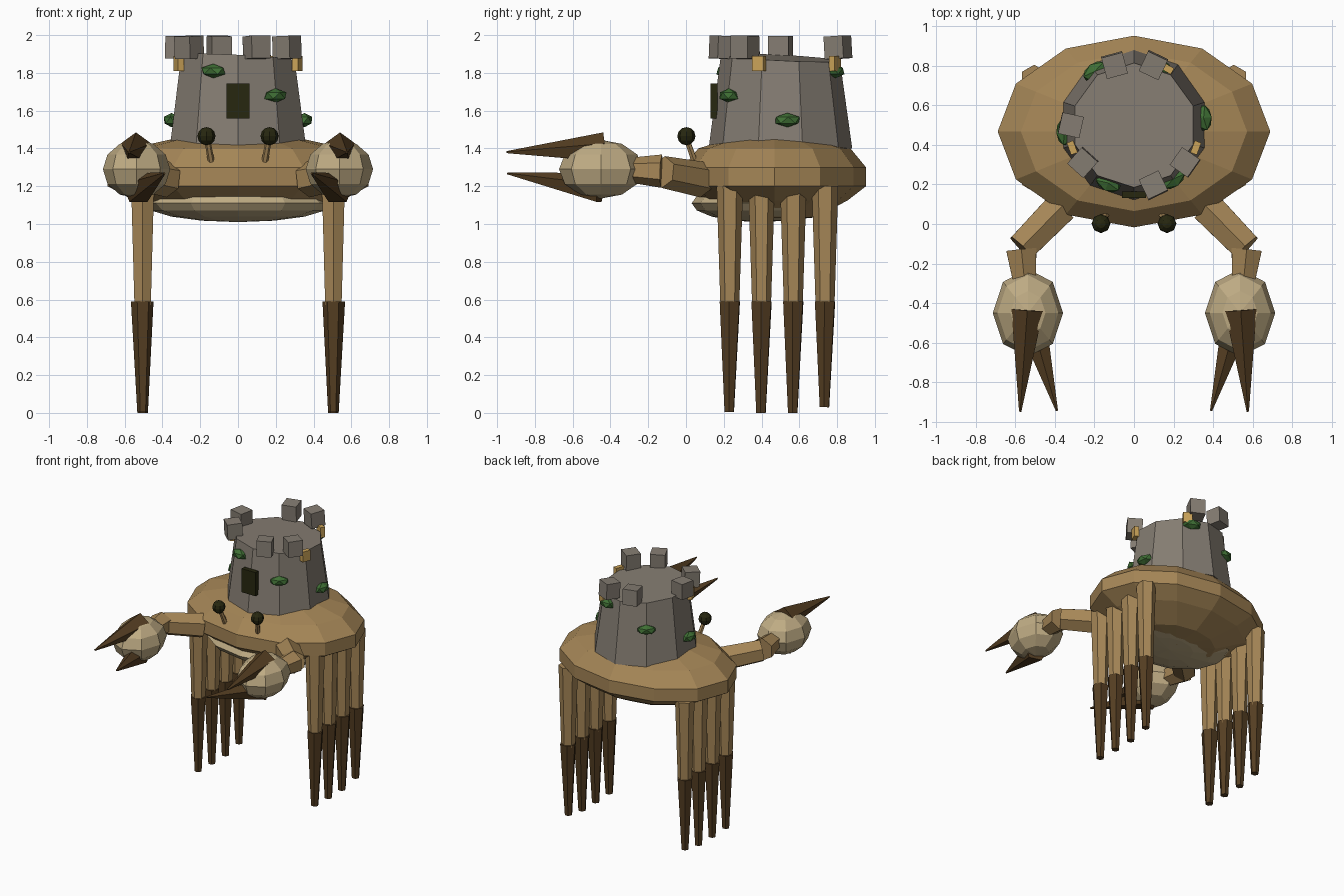
import bpy, bmesh, math, random
from mathutils import Vector, Matrix

random.seed(4)
cube = bpy.data.objects.get("Cube")
if cube:
    bpy.data.objects.remove(cube, do_unlink=True)


def material(name, rgb):
    mat = bpy.data.materials.new(name)
    mat.use_nodes = True
    colour = (*rgb, 1)
    mat.diffuse_color = colour
    mat.node_tree.nodes["Principled BSDF"].inputs["Base Color"].default_value = colour
    return mat


SHELL = material("tan shell", (0.38, 0.24, 0.095))
CREAM = material("pale cream", (0.52, 0.41, 0.23))
STONE = material("grey stone", (0.235, 0.205, 0.17))
BROWN = material("dark brown", (0.09, 0.048, 0.016))
GREEN = material("moss green", (0.05, 0.16, 0.035))
SAND = material("lantern yellow", (0.60, 0.37, 0.10))
DARK = material("dark olive", (0.02, 0.02, 0.005))


def finish(name, bm, mat, matrix=Matrix()):
    """Turn a bmesh into a flat-shaded object with one colour."""
    bm.transform(matrix)
    bmesh.ops.recalc_face_normals(bm, faces=bm.faces)
    mesh = bpy.data.meshes.new(name)
    bm.to_mesh(mesh)
    bm.free()
    mesh.materials.append(mat)
    obj = bpy.data.objects.new(name, mesh)
    bpy.context.collection.objects.link(obj)
    return obj


def place(loc, scale, angle=0, tilt=0):
    return (Matrix.Translation(loc) @ Matrix.Rotation(angle, 4, 'Z')
            @ Matrix.Rotation(tilt, 4, 'Y') @ Matrix.Diagonal((*scale, 1)))


def ball(name, mat, loc, radii, segments=8, rings=6):
    bm = bmesh.new()
    bmesh.ops.create_uvsphere(bm, u_segments=segments, v_segments=rings, radius=1)
    return finish(name, bm, mat, place(loc, radii))


def box(name, mat, loc, size, angle=0, tilt=0):
    bm = bmesh.new()
    bmesh.ops.create_cube(bm, size=1)
    return finish(name, bm, mat, place(loc, size, angle, tilt))


def limb(name, mat, start, end, r1, r2, sides=6):
    """Tapered prism between two points."""
    a, b = Vector(start), Vector(end)
    bm = bmesh.new()
    bmesh.ops.create_cone(bm, cap_ends=True, segments=sides, radius1=r1,
                          radius2=r2, depth=(b - a).length)
    turn = (b - a).to_track_quat('Z', 'Y').to_matrix().to_4x4()
    return finish(name, bm, mat, Matrix.Translation((a + b) / 2) @ turn)


def lathe(name, mat, profile, sides, rx, ry, cy, phase=0):
    """Elliptical lathe; first and last profile points are poles."""
    bm = bmesh.new()
    rings = []
    for r, z in profile[1:-1]:
        angles = [phase + math.tau * i / sides for i in range(sides)]
        rings.append([bm.verts.new((rx * r * math.cos(t), cy + ry * r * math.sin(t), z))
                      for t in angles])
    poles = [bm.verts.new((0, cy, p[1])) for p in (profile[0], profile[-1])]
    for i in range(sides):
        j = (i + 1) % sides
        bm.faces.new((poles[0], rings[0][i], rings[0][j]))
        bm.faces.new((poles[1], rings[-1][j], rings[-1][i]))
        for up, low in zip(rings, rings[1:]):
            bm.faces.new((up[i], low[i], low[j], up[j]))
    return finish(name, bm, mat)


# Shell and underside
lathe("shell", SHELL,
      [(0, 1.46), (0.5, 1.45), (0.83, 1.40), (1, 1.30), (1, 1.20),
       (0.8, 1.125), (0.45, 1.035), (0, 1.014)], 12, 0.69, 0.485, 0.468)
ball("belly", CREAM, (0, 0.39, 1.11), (0.5, 0.36, 0.1), 12, 8)

# Tower with a slightly slanting roof
CY = 0.5
tower = lathe("tower", STONE, [(0, 1.88), (0.315, 1.88), (0.38, 1.40), (0, 1.40)],
              10, 1, 1, CY, math.radians(18))
for v in tower.data.vertices:
    if v.co.z > 1.8:
        v.co.z -= 0.05 * (v.co.x + v.co.y - CY)
box("door", DARK, (0, 0.148, 1.652), (0.12, 0.035, 0.185))


def around(degrees, radius, z):
    t = math.radians(degrees)
    return (radius * math.cos(t), CY + radius * math.sin(t), z), t


# Battlements, lanterns and moss around the tower
for degrees in (72, 108, 180, 216, 288, 324):
    loc, t = around(degrees, 0.32, 1.935)
    box("battlement", STONE, loc, (0.11, 0.11, 0.12),
        t + random.uniform(-0.25, 0.25), random.uniform(-0.08, 0.08))
for degrees in (60, 200, 340):
    loc, t = around(degrees, 0.333, 1.85)
    box("lantern", SAND, loc, (0.035, 0.065, 0.08), t)
for i in range(6):
    level = i % 3
    loc, t = around(246 + 60 * i, 0.32 + 0.017 * level, 1.81 - 0.13 * level)
    bm = bmesh.new()
    bmesh.ops.create_icosphere(bm, subdivisions=1, radius=1)
    finish("moss_clump", bm, GREEN, place(loc, (0.046, 0.074, 0.038), t))

# Paired parts: s = 1 is the model's left
for s, side in ((1, "left"), (-1, "right")):
    # Eyes on stalks
    limb(side + "_eye_stalk", SHELL, (s * 0.14, 0.05, 1.32), (s * 0.165, 0, 1.46), 0.018, 0.015)
    ball(side + "_eye", DARK, (s * 0.167, 0.002, 1.465), (0.048,) * 3)

    # Four straight legs
    for i in range(4):
        y = 0.232 + 0.168 * i
        limb(side + "_upper_leg", SHELL, (s * 0.505, y, 1.2), (s * 0.505, y, 0.57), 0.07, 0.05)
        limb(side + "_lower_leg", BROWN, (s * 0.507, y, 0.59),
             (s * 0.505, y - 0.003, 0.03 if i == 3 else 0.005 * (i == 0)), 0.06, 0.028)

    # Arm
    limb(side + "_upper_arm", SHELL, (s * 0.37, 0.085, 1.235), (s * 0.57, -0.12, 1.275), 0.095, 0.085)
    limb(side + "_forearm", SHELL, (s * 0.57, -0.13, 1.28), (s * 0.555, -0.28, 1.285), 0.088, 0.068)

    # Claw
    ball(side + "_claw", CREAM, (s * 0.537, -0.45, 1.29), (0.178, 0.222, 0.155))
    limb(side + "_upper_pincer", BROWN, (s * 0.54, -0.435, 1.40), (s * 0.576, -0.95, 1.38),
         0.085, 0.006, 5)
    limb(side + "_lower_pincer", BROWN, (s * 0.53, -0.45, 1.185), (s * 0.39, -0.945, 1.268),
         0.085, 0.006, 5)
